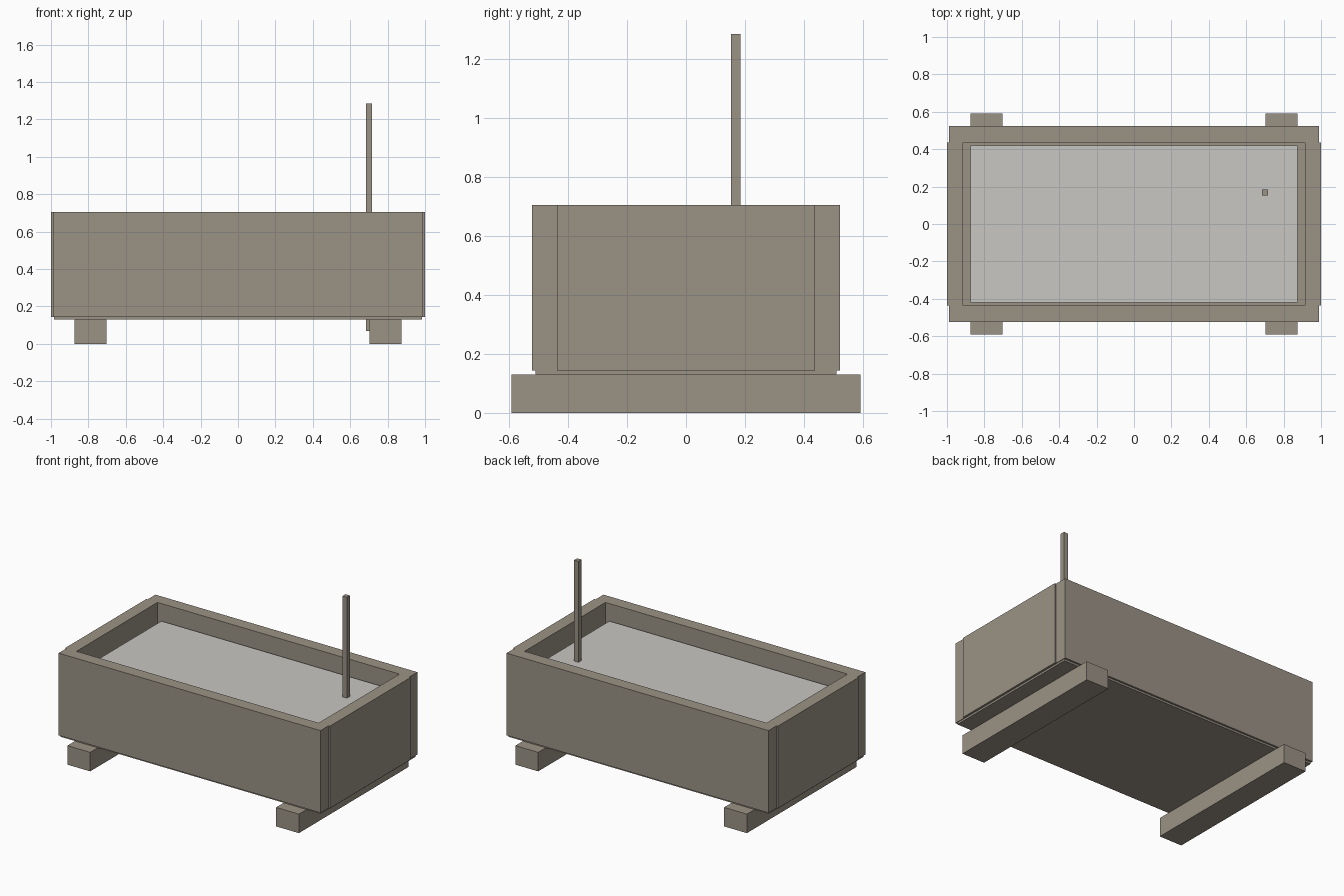
import bpy

default = bpy.data.objects.get("Cube")
if default:
    bpy.data.objects.remove(default, do_unlink=True)


def make_material(name, color):
    mat = bpy.data.materials.new(name)
    mat.use_nodes = True
    mat.diffuse_color = (*color, 1)
    mat.node_tree.nodes["Principled BSDF"].inputs["Base Color"].default_value = (*color, 1)
    return mat


wood = make_material("weathered wood", (0.328, 0.288, 0.235))
pale = make_material("pale grey fill", (0.584, 0.571, 0.546))


def box(name, x, y, z, mat):
    """Box given by its low and high limits on each axis."""
    limits = (x, y, z)
    bpy.ops.mesh.primitive_cube_add(size=1)
    obj = bpy.context.object
    obj.name = name
    for v in obj.data.vertices:
        v.co = [lo if c < 0 else hi for c, (lo, hi) in zip(v.co, limits)]
    obj.data.materials.append(mat)
    return obj


def mirrored(lo, hi, side):
    return (lo, hi) if side > 0 else (-hi, -lo)


base, rim = 0.143, 0.705

# Floor and the material filling the trough
box("floor_panel", (-0.985, 0.985), (-0.51, 0.51), (0.13, base), wood)
box("fill", (-0.873, 0.873), (-0.42, 0.42), (base, 0.595), pale)

# Long walls, front and back
for side, label in ((-1, "front"), (1, "back")):
    box(label + "_wall", (-0.99, 0.99), mirrored(0.437, 0.523, side), (base, rim), wood)

# End walls and the skids beneath them
for side, label in ((-1, "right"), (1, "left")):
    box(label + "_end_wall", mirrored(0.915, 1.0, side), (-0.437, 0.437), (base, rim), wood)
    box(label + "_skid", mirrored(0.703, 0.875, side), (-0.592, 0.592), (0, 0.13), wood)

# Upright post through the fill
box("post", (0.684, 0.716), (0.153, 0.185), (0.07, 1.285), wood)
